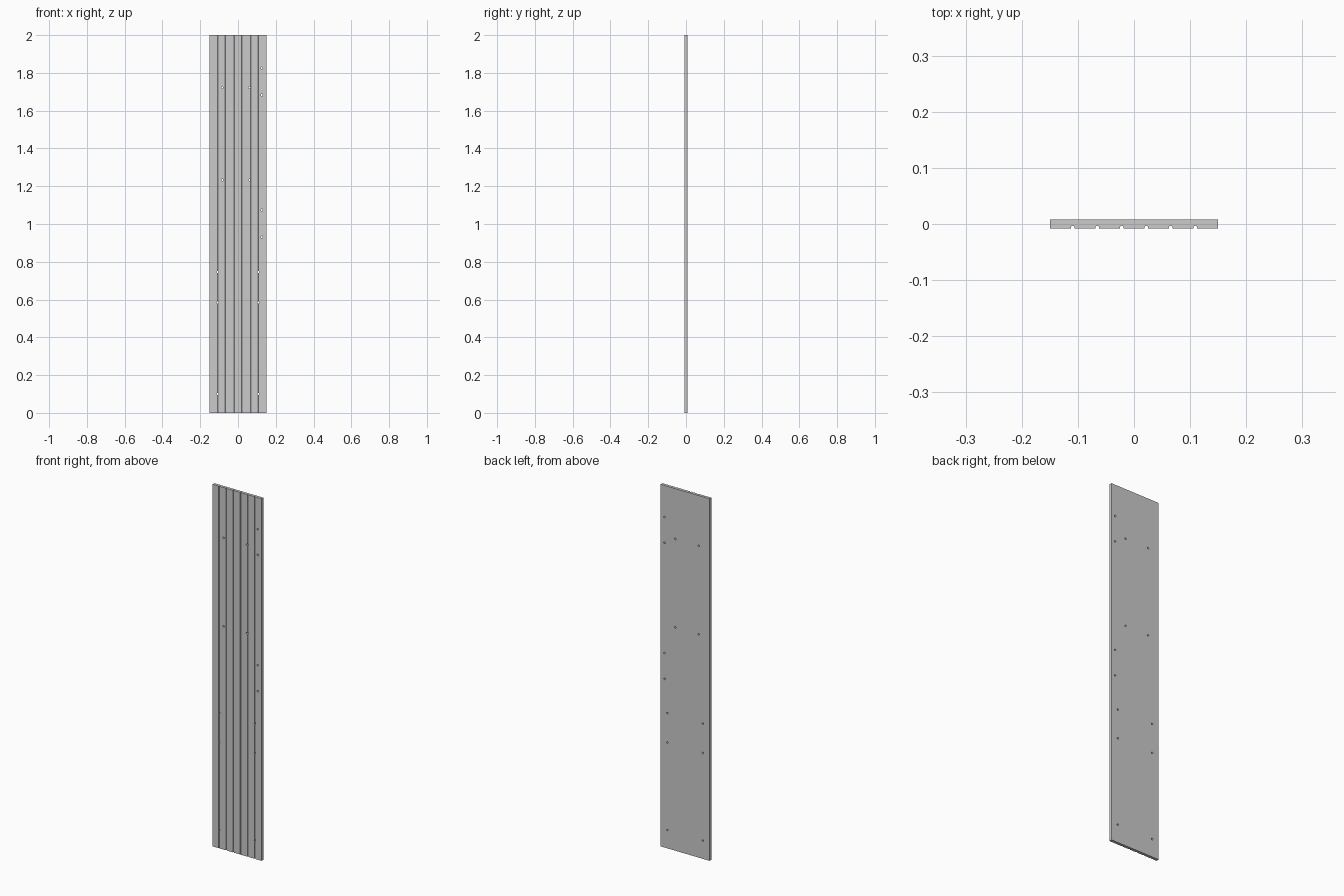
import bpy, bmesh
from math import sin, cos, pi
from mathutils import Matrix

if "Cube" in bpy.data.objects:
    bpy.data.objects.remove(bpy.data.objects["Cube"])

WIDTH, HEIGHT, THICK = 0.30, 2.0, 0.016
GROOVE_R, GROOVE_DEPTH, PITCH = 0.003, 0.005, 0.0437
HOLE_R = 0.005


def make_object(name, bm):
    bmesh.ops.recalc_face_normals(bm, faces=bm.faces)
    mesh = bpy.data.meshes.new(name)
    bm.to_mesh(mesh)
    bm.free()
    obj = bpy.data.objects.new(name, mesh)
    bpy.context.collection.objects.link(obj)
    return obj


# Panel profile: plain back, six round-bottomed grooves along the front
front, back = -THICK / 2, THICK / 2
profile = [(-WIDTH / 2, back), (-WIDTH / 2, front)]
for i in range(6):
    gx = (i - 2.5) * PITCH
    profile.append((gx - GROOVE_R, front))
    for k in range(9):
        a = pi - pi * k / 8
        profile.append((gx + GROOVE_R * cos(a),
                        front + GROOVE_DEPTH - GROOVE_R + GROOVE_R * sin(a)))
    profile.append((gx + GROOVE_R, front))
profile += [(WIDTH / 2, front), (WIDTH / 2, back)]

bm = bmesh.new()
face = bm.faces.new([bm.verts.new((x, y, 0)) for x, y in profile])
ext = bmesh.ops.extrude_face_region(bm, geom=[face], use_keep_orig=True)
top = [g for g in ext["geom"] if isinstance(g, bmesh.types.BMVert)]
bmesh.ops.translate(bm, verts=top, vec=(0, 0, HEIGHT))
panel = make_object("grooved_panel", bm)

# Through holes: lower pairs, upper pairs and a column near the right edge
holes = [(x, z) for x in (-0.1085, 0.1085) for z in (0.10, 0.584, 0.746)]
holes += [(x, z) for x in (-0.083, 0.060) for z in (1.233, 1.722)]
holes += [(0.126, z) for z in (0.931, 1.074, 1.683, 1.825)]

bm = bmesh.new()
for x, z in holes:
    bmesh.ops.create_cone(
        bm, cap_ends=True, segments=20, radius1=HOLE_R, radius2=HOLE_R, depth=0.05,
        matrix=Matrix.Translation((x, 0, z)) @ Matrix.Rotation(pi / 2, 4, 'X'))
cutter = make_object("hole_cutter", bm)
cutter.hide_render = True

# Cut the holes, then drop the cutter
mod = panel.modifiers.new("holes", 'BOOLEAN')
mod.operation, mod.solver, mod.object = 'DIFFERENCE', 'EXACT', cutter
bpy.context.view_layer.objects.active = panel
panel.select_set(True)
bpy.ops.object.modifier_apply(modifier=mod.name)
bpy.data.objects.remove(cutter)
bpy.ops.object.shade_smooth_by_angle()
